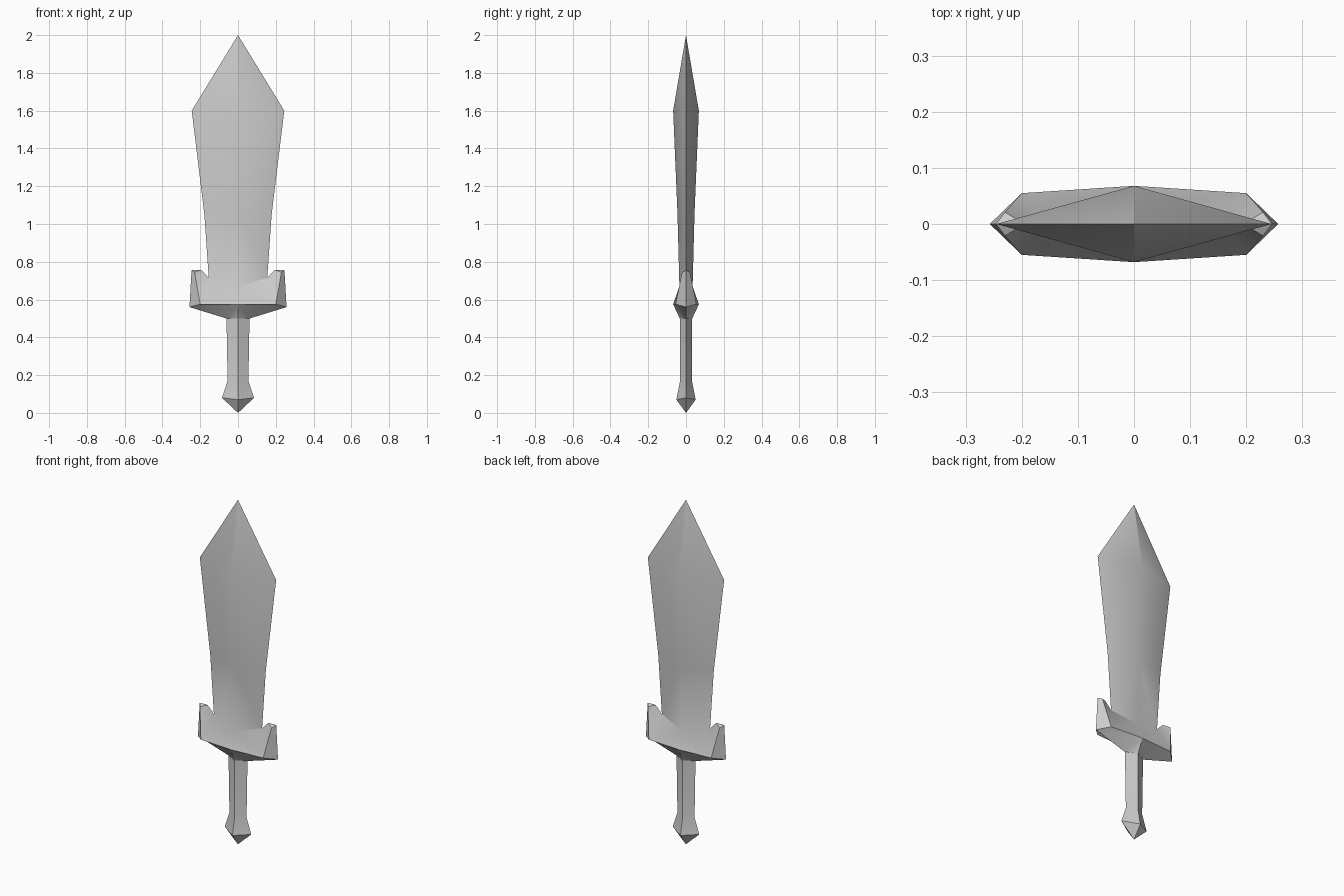
import bpy, bmesh, math
from mathutils import Vector

cube = bpy.data.objects.get("Cube")
if cube:
    bpy.data.objects.remove(cube, do_unlink=True)

# Plain grey metal
steel = bpy.data.materials.new("grey_steel")
grey = (0.6, 0.6, 0.6, 1)
steel.use_nodes = True
steel.diffuse_color = grey
steel.node_tree.nodes["Principled BSDF"].inputs["Base Color"].default_value = grey


def quarter_part(name, points, faces, extra_sharp=lambda e: False):
    """Build one quarter (+x, +y), repeat it in all four quadrants and weld."""
    bm = bmesh.new()
    for sx in (1, -1):
        for sy in (1, -1):
            v = {k: bm.verts.new((x * sx, y * sy, z)) for k, (x, y, z) in points.items()}
            for f in faces:
                bm.faces.new([v[k] for k in f.split()])
    bmesh.ops.remove_doubles(bm, verts=bm.verts, dist=0.0005)
    bmesh.ops.holes_fill(bm, edges=bm.edges, sides=8)
    bmesh.ops.recalc_face_normals(bm, faces=bm.faces)
    for f in bm.faces:
        f.smooth = True
    for e in bm.edges:
        e.smooth = e.calc_face_angle(0) < math.radians(31) and not extra_sharp(e)
    mesh = bpy.data.meshes.new(name)
    bm.to_mesh(mesh)
    bm.free()
    mesh.materials.append(steel)
    obj = bpy.data.objects.new(name, mesh)
    bpy.context.collection.objects.link(obj)
    return obj


# Blade flowing into the horned crossguard
blade = {
    "tip": (0, 0, 2),
    "ridge_top": (0, 0.068, 1.6), "edge_top": (0.245, 0, 1.6),
    "ridge_mid": (0, 0.045, 1.05), "edge_mid": (0.178, 0, 1.05),
    "ridge_low": (0, 0.035, 0.67), "edge_low": (0.155, 0, 0.715),
    "belly": (0, 0.068, 0.575), "shoulder": (0.2, 0.055, 0.575),
    "side": (0.257, 0, 0.56),
    "horn_in": (0.195, 0, 0.757), "horn_face": (0.23, 0.021, 0.745),
    "horn_out": (0.246, 0, 0.755),
    "neck": (0, 0.033, 0.5), "neck_side": (0.062, 0, 0.5),
}
blade_faces = [
    "tip ridge_top edge_top",
    "ridge_top ridge_mid edge_mid edge_top",
    "ridge_mid ridge_low edge_low edge_mid",
    "ridge_low belly shoulder edge_low",
    "edge_low shoulder horn_face horn_in",
    "horn_in horn_face horn_out",
    "shoulder side horn_out horn_face",
    "belly neck neck_side",
    "belly neck_side side shoulder",
]


def blade_crease(e):
    mid = (e.verts[0].co + e.verts[1].co) / 2
    point_ridge = mid.z > 1.7
    root_seam = 0.68 < mid.z < 0.7 and 0.07 < mid.x < 0.085
    return point_ridge or root_seam


quarter_part("blade_and_guard", blade, blade_faces, blade_crease)

# Diamond-section grip flaring into a pointed pommel
grip = {
    "top": (0, 0.033, 0.502), "top_side": (0.061, 0, 0.502),
    "low": (0, 0.033, 0.16), "low_side": (0.055, 0, 0.17),
    "flare": (0, 0.051, 0.07), "flare_side": (0.085, 0, 0.08),
    "end": (0, 0, 0),
}
grip_faces = [
    "top low low_side top_side",
    "low flare flare_side low_side",
    "flare end flare_side",
]
quarter_part("grip_and_pommel", grip, grip_faces)
